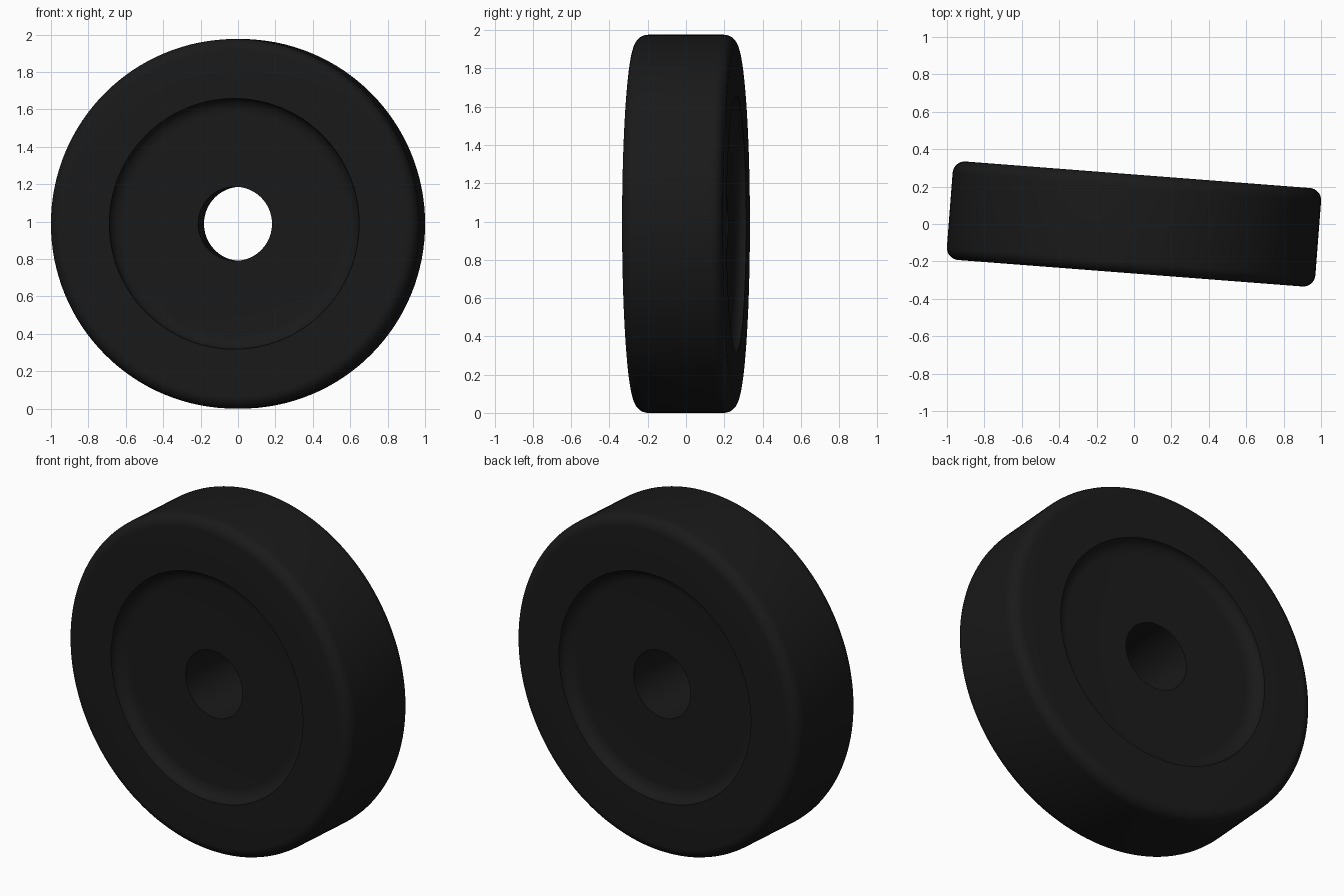
import bpy, bmesh, math
from mathutils import Matrix

if "Cube" in bpy.data.objects:
    bpy.data.objects.remove(bpy.data.objects["Cube"])

R, H = 0.988, 0.264              # tyre radius, half width
FILLET = 0.065                   # outer corner rounding
RECESS_R, RECESS_D, COVE = 0.67, 0.06, 0.08
BORE = 0.198
SEGMENTS = 128


def arc(cx, cy, rx, ry, a0, a1, n=8):
    """Points (radius, axial) along an elliptical arc, angles in degrees."""
    pts = []
    for i in range(n + 1):
        a = math.radians(a0 + (a1 - a0) * i / n)
        pts.append((cx + rx * math.cos(a), cy + ry * math.sin(a)))
    return pts


# Half cross-section: bore edge, recessed floor, cove, side wall, outer rounding
half = [(BORE, H - RECESS_D)]
half += arc(RECESS_R - COVE, H, COVE, RECESS_D, -90, 0)
half += arc(R - FILLET, H - FILLET, FILLET, FILLET, 90, 0)
profile = half + [(r, -y) for r, y in reversed(half)]

# Revolve the closed section around the y axle
bm = bmesh.new()
rings = []
for s in range(SEGMENTS):
    a = 2 * math.pi * s / SEGMENTS
    rings.append([bm.verts.new((r * math.cos(a), y, r * math.sin(a))) for r, y in profile])
n = len(profile)
for s in range(SEGMENTS):
    p, q = rings[s], rings[(s + 1) % SEGMENTS]
    for i in range(n):
        j = (i + 1) % n
        bm.faces.new((p[i], p[j], q[j], q[i]))
bmesh.ops.recalc_face_normals(bm, faces=bm.faces)

# Steer the wheel slightly and stand it on the floor
bm.transform(Matrix.Translation((0, 0, R)) @ Matrix.Rotation(math.radians(-4.4), 4, 'Z'))

mesh = bpy.data.meshes.new("wheel")
bm.to_mesh(mesh)
bm.free()
wheel = bpy.data.objects.new("wheel", mesh)
bpy.context.collection.objects.link(wheel)

# Black rubber
rubber = bpy.data.materials.new("black_rubber")
rubber.diffuse_color = (0.01, 0.01, 0.01, 1)
rubber.use_nodes = True
rubber.node_tree.nodes["Principled BSDF"].inputs["Base Color"].default_value = rubber.diffuse_color
mesh.materials.append(rubber)

bpy.context.view_layer.objects.active = wheel
wheel.select_set(True)
bpy.ops.object.shade_smooth_by_angle(angle=math.radians(35))
